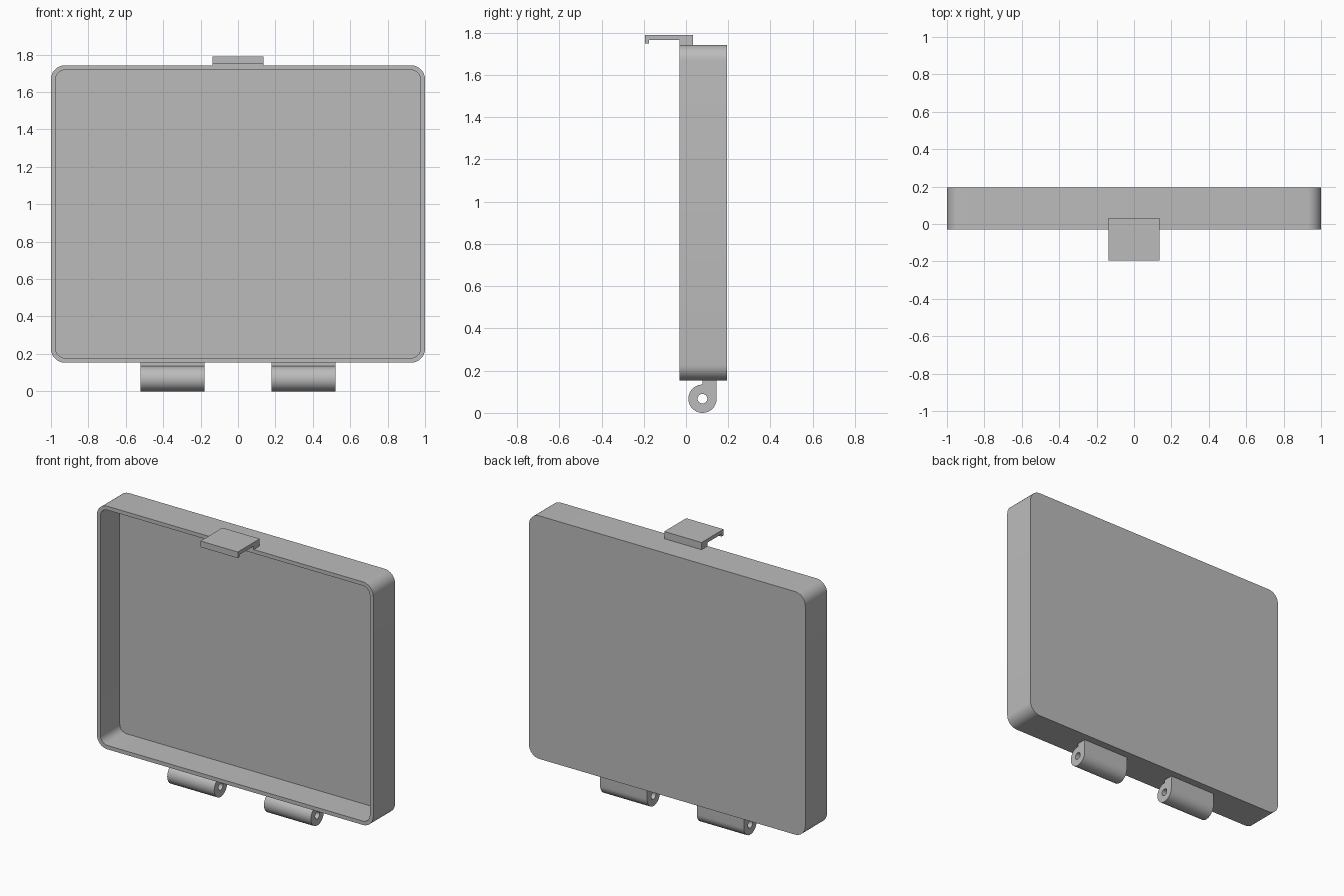
import bpy, bmesh
from math import pi, sin, cos, radians
from mathutils import Vector

cube = bpy.data.objects.get("Cube")
if cube:
    bpy.data.objects.remove(cube, do_unlink=True)

grey = bpy.data.materials.new("plain grey")
grey.use_nodes = True
colour = (0.5, 0.5, 0.5, 1)
grey.diffuse_color = colour
grey.node_tree.nodes["Principled BSDF"].inputs["Base Color"].default_value = colour


def arc(cx, cy, r, start, end, steps):
    angles = [radians(start + (end - start) * i / steps) for i in range(steps + 1)]
    return [(cx + r * cos(a), cy + r * sin(a)) for a in angles]


def rounded_rect(half_w, low, high, r):
    w = half_w - r
    corners = [(w, high - r), (-w, high - r), (-w, low + r), (w, low + r)]
    return [p for i, (x, z) in enumerate(corners)
            for p in arc(x, z, r, 90 * i, 90 * i + 90, 8)]


def finish(bm, name):
    bmesh.ops.recalc_face_normals(bm, faces=bm.faces)
    mesh = bpy.data.meshes.new(name)
    bm.to_mesh(mesh)
    bm.free()
    obj = bpy.data.objects.new(name, mesh)
    bpy.context.collection.objects.link(obj)
    mesh.materials.append(grey)
    bpy.ops.object.select_all(action="DESELECT")
    obj.select_set(True)
    bpy.context.view_layer.objects.active = obj
    bpy.ops.object.shade_smooth_by_angle(angle=radians(30))
    return obj


def side_prism(name, loops, x0, x1):
    """Extrude y-z outlines (the first outer, the rest holes) along x."""
    bm = bmesh.new()
    edges = []
    for loop in loops:
        verts = [bm.verts.new((x0, y, z)) for y, z in loop]
        edges += [bm.edges.new((a, b)) for a, b in zip(verts, verts[1:] + verts[:1])]
    bmesh.ops.triangle_fill(bm, edges=edges, use_beauty=True)
    new = bmesh.ops.extrude_face_region(bm, geom=bm.faces[:], use_keep_orig=True)["geom"]
    moved = [v for v in new if isinstance(v, bmesh.types.BMVert)]
    bmesh.ops.translate(bm, verts=moved, vec=Vector((x1 - x0, 0, 0)))
    return finish(bm, name)


# Open tray: outer wall, rim, inner wall and floor
front, back, wall, low, high = -0.03, 0.195, 0.025, 0.153, 1.743
outer = rounded_rect(1, low, high, 0.075)
inner = rounded_rect(1 - wall, low + wall, high - wall, 0.05)
bm = bmesh.new()
rings = [[bm.verts.new((x, y, z)) for x, z in outline]
         for outline, y in ((outer, back), (outer, front),
                            (inner, front), (inner, back - wall))]
for a, b in zip(rings, rings[1:]):
    for i in range(len(a)):
        bm.faces.new((a[i - 1], a[i], b[i], b[i - 1]))
bm.faces.new(rings[0])
bm.faces.new(rings[-1])
finish(bm, "tray")

# Latch hooking forward over the rim
latch = [(-0.195, 1.79), (-0.195, 1.75), (-0.175, 1.75), (-0.175, 1.766),
         (front, 1.766), (front, high), (0.032, high), (0.032, 1.79)]
side_prism("latch", [latch], -0.135, 0.135)

# Hinge knuckles with pin holes
cy, r = 0.078, 0.067
knuckle = arc(cy, r, r, 90, 360, 30) + [(cy + r, low), (cy, low)]
hole = arc(cy, r, 0.023, 0, 345, 23)
for name, x in (("right_hinge", -0.35), ("left_hinge", 0.35)):
    side_prism(name, [knuckle, hole], x - 0.17, x + 0.17)
